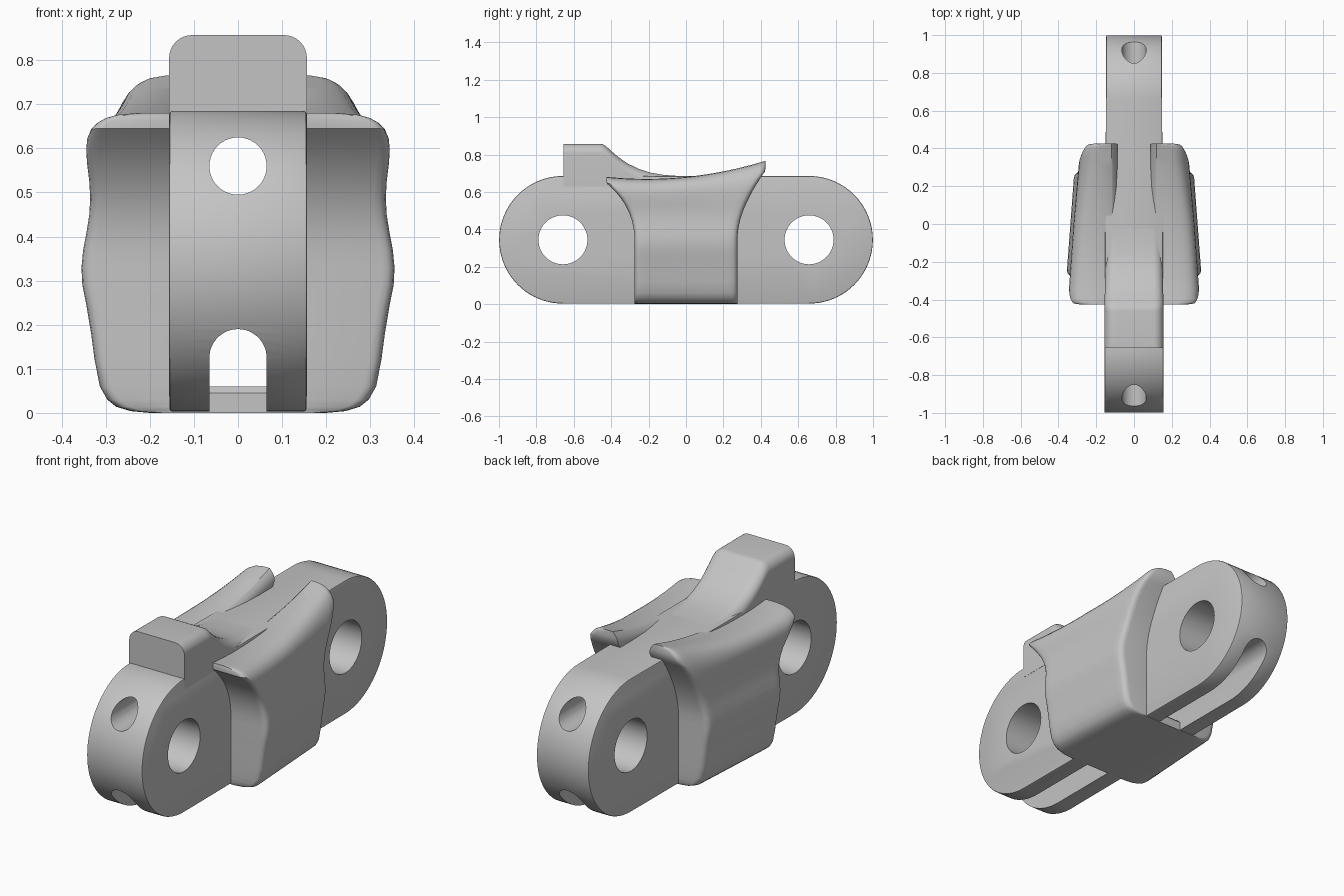
import bpy
import bmesh
from math import sin, cos, pi, sqrt, radians

cube = bpy.data.objects.get("Cube")
if cube:
    bpy.data.objects.remove(cube)

steel = bpy.data.materials.new("plain_grey_steel")
steel.use_nodes = True
GREY = (0.55, 0.55, 0.55, 1)
steel.diffuse_color = GREY
steel.node_tree.nodes["Principled BSDF"].inputs["Base Color"].default_value = GREY

R, PIN_Y, PIN_Z = 0.341, 0.658, 0.344     # end radius, pin centres


def make(name, bm):
    bmesh.ops.recalc_face_normals(bm, faces=bm.faces)
    mesh = bpy.data.meshes.new(name)
    bm.to_mesh(mesh)
    bm.free()
    mesh.materials.append(steel)
    ob = bpy.data.objects.new(name, mesh)
    bpy.context.collection.objects.link(ob)
    return ob


def activate(ob):
    bpy.ops.object.select_all(action='DESELECT')
    ob.select_set(True)
    bpy.context.view_layer.objects.active = ob


def apply_mods(ob):
    activate(ob)
    for m in list(ob.modifiers):
        bpy.ops.object.modifier_apply(modifier=m.name)


def smooth(ob, angle=35):
    activate(ob)
    bpy.ops.object.shade_smooth_by_angle(angle=radians(angle))


def loft(name, rings):
    """Join closed rings of equal length and cap both ends."""
    bm = bmesh.new()
    loops = [[bm.verts.new(p) for p in ring] for ring in rings]
    n = len(loops[0])
    for a, b in zip(loops, loops[1:]):
        for i in range(n):
            j = (i + 1) % n
            bm.faces.new((a[i], a[j], b[j], b[i]))
    bm.faces.new(loops[0])
    bm.faces.new(loops[-1])
    return make(name, bm)


def arc(cx, cy, r, a0, a1, n):
    return [(cx + r * cos(a0 + (a1 - a0) * i / n), cy + r * sin(a0 + (a1 - a0) * i / n))
            for i in range(n + 1)]


def lerp_table(table, t):
    for (a, va), (b, vb) in zip(table, table[1:]):
        if t <= b:
            return va + (vb - va) * max(0, t - a) / (b - a)
    return table[-1][1]


def half_width(y):
    return 0.152 - 0.005 * y


# Link body: slightly tapered bar with round ends
outline = arc(PIN_Y, PIN_Z, R, -pi / 2, pi / 2, 40) + arc(-PIN_Y, PIN_Z, R, pi / 2, 3 * pi / 2, 40)
body = loft("link_body", [[(s * half_width(y), y, z) for y, z in outline] for s in (-1, 1)])
bev = body.modifiers.new("edge_round", 'BEVEL')
bev.width, bev.segments, bev.limit_method, bev.angle_limit = 0.006, 2, 'ANGLE', radians(50)
apply_mods(body)

# Pin holes, lengthwise bore and lengthwise bottom slot
bore = arc(0, 0.56, 0.065, 0, 2 * pi, 40)[:-1]
slot = arc(0, 0.125, 0.065, 0, pi, 24) + [(-0.065, -0.1), (0.065, -0.1)]
cutters = [loft("bore_cutter", [[(x, y, z) for x, z in bore] for y in (-1.2, 1.2)]),
           loft("slot_cutter", [[(x, y, z) for x, z in slot] for y in (-1.2, 1.2)])]
for s in (-1, 1):
    pin = arc(s * PIN_Y, PIN_Z, 0.131, 0, 2 * pi, 48)[:-1]
    cutters.append(loft("pin_cutter", [[(x, y, z) for y, z in pin] for x in (-0.5, 0.5)]))
for c in cutters:
    c.hide_render = True
    cut = body.modifiers.new("cut", 'BOOLEAN')
    cut.operation, cut.solver, cut.object = 'DIFFERENCE', 'EXACT', c
apply_mods(body)
for c in cutters:
    bpy.data.objects.remove(c)
smooth(body)

# Drive tooth: raised block sweeping down to the body top
tooth_top = [(-0.656, 0.857), (-0.46, 0.857), (-0.445, 0.855), (-0.43, 0.847), (-0.40, 0.819),
             (-0.36, 0.785), (-0.31, 0.751), (-0.25, 0.722), (-0.19, 0.703), (-0.12, 0.691),
             (-0.05, 0.686), (0.02, 0.683)]
rings = []
for y, top in tooth_top:
    w, r = half_width(y) + 0.001, 0.052
    half = arc(w - r, top - r, r, 0, pi / 2, 8)
    ring = [(w, 0.63)] + half + [(-x, z) for x, z in reversed(half)] + [(-w, 0.63)]
    rings.append([(x, y, z) for x, z in ring])
smooth(loft("drive_tooth", rings), 40)

# Side guide: bulged flanks, ends hollowed around the pins, joined by a floor
FLANK = [(0, 0.20), (0.004, 0.245), (0.014, 0.278), (0.03, 0.298), (0.06, 0.315), (0.12, 0.327),
         (0.18, 0.335), (0.24, 0.345), (0.29, 0.355), (0.33, 0.357), (0.37, 0.353), (0.41, 0.345),
         (0.45, 0.338), (0.49, 0.335), (0.53, 0.336), (0.57, 0.339), (0.60, 0.339), (0.625, 0.335),
         (0.645, 0.325), (0.66, 0.311), (0.67, 0.294), (0.677, 0.27), (0.68, 0.235)]


def end_y(z):
    """Half length of the guide at a height."""
    if z < PIN_Z:
        return 0.275
    return min(0.425, 0.655 - sqrt(max(0, 0.38 ** 2 - (z - PIN_Z) ** 2)))


FILLET = 0.03
ends = [0, 0.003, 0.008, 0.016, 0.03]
COUNT = 18


def guide_y(k, z):
    e = end_y(z)
    if k < len(ends):
        return -e + ends[k]
    if k >= len(ends) + COUNT:
        return e - ends[2 * len(ends) + COUNT - 1 - k]
    t = (k - len(ends) + 1) / (COUNT + 1)
    return (e - FILLET) * (2 * t - 1)


def guide_point(k, x, z, outer):
    y = guide_y(k, z)
    lift = min(1, max(0, (z - 0.4) / 0.28))
    if outer:
        d = min(FILLET, end_y(z) - abs(y))
        x *= 1 - 0.21 * (y + 0.27)
        x *= 1 - 0.10 * max(0, y) / 0.42 * lift ** 3
        x -= FILLET - sqrt(max(0, FILLET ** 2 - (FILLET - d) ** 2))
    return (x, y, z + lift ** 2 * (0.101 * y + 0.24 * y * y))


bm = bmesh.new()
total = 2 * len(ends) + COUNT
outer = [[bm.verts.new(guide_point(k, x, z, True)) for z, x in FLANK] for k in range(total)]
inner = [[bm.verts.new(guide_point(k, 0.088 + 0.03 * max(0, (z - 0.645) / 0.035) ** 2, z, False))
          for z, x in FLANK] for k in range(total)]
n = len(FLANK)
for k in range(total - 1):
    for grid in (outer, inner):
        for j in range(n - 1):
            bm.faces.new((grid[k][j], grid[k + 1][j], grid[k + 1][j + 1], grid[k][j + 1]))
    for j in (0, n - 1):
        bm.faces.new((outer[k][j], outer[k + 1][j], inner[k + 1][j], inner[k][j]))
for k in (0, total - 1):
    for j in range(n - 1):
        bm.faces.new((outer[k][j], outer[k][j + 1], inner[k][j + 1], inner[k][j]))
guide = make("side_guides", bm)
guide.modifiers.new("mirror", 'MIRROR')
apply_mods(guide)
smooth(guide, 40)

# Floor closing the slot between the guides
floor = loft("guide_floor", [[(s * 0.09, y, z) for y, z in
             [(-0.275, 0), (0.275, 0), (0.275, 0.045), (0.26, 0.06), (-0.26, 0.06), (-0.275, 0.045)]]
             for s in (-1, 1)])
smooth(floor)
